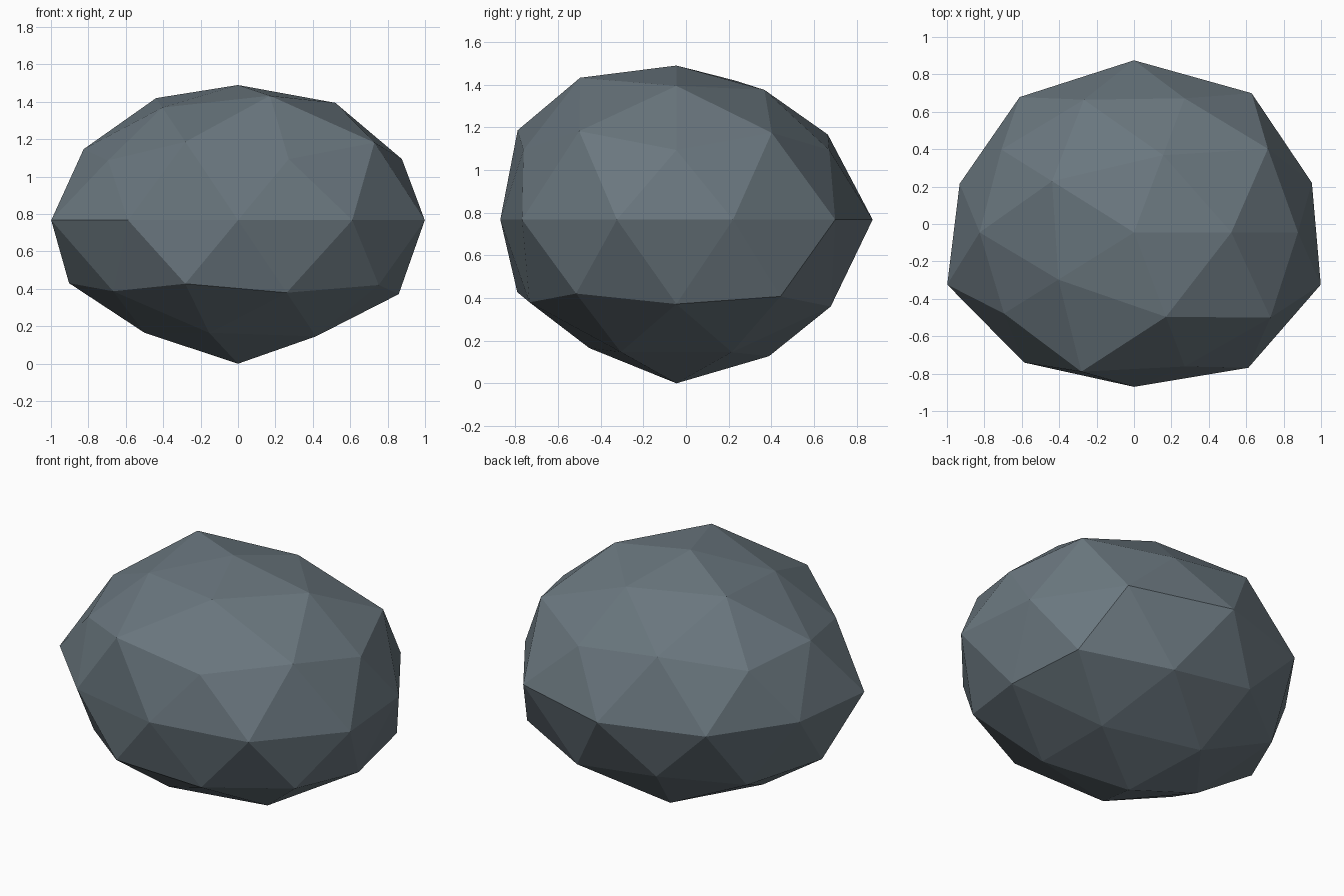
import bpy
import bmesh
import math

old = bpy.data.objects.get("Cube")
if old:
    bpy.data.objects.remove(old, do_unlink=True)

# Slate grey stone
stone = bpy.data.materials.new("slate grey")
stone.use_nodes = True
colour = (0.145, 0.185, 0.212, 1)
stone.diffuse_color = colour
stone.node_tree.nodes["Principled BSDF"].inputs["Base Color"].default_value = colour

# Radial bulge in percent for each ring, bottom to top, anticlockwise from +x
BULGE = [
    [103],
    [98, 101, 95, 95, 98],
    [101, 104, 100, 97, 99],
    [108, 100, 101, 102, 104],
    [100, 107, 107, 104, 98, 105, 100, 96, 104, 105],
    [98, 98, 98, 96, 98],
    [104, 102, 97, 107, 106],
    [99, 96, 103, 95, 105],
    [97],
]


def azimuth(vert):
    return (math.atan2(vert.co.y, vert.co.x) + 0.01) % math.tau


# Faceted boulder: a low-poly sphere with every ring pushed in or out
bm = bmesh.new()
bmesh.ops.create_icosphere(bm, subdivisions=2, radius=1)
rings = {}
for vert in bm.verts:
    rings.setdefault(round(vert.co.z, 2) + 0.0, []).append(vert)

for height, bulges in zip(sorted(rings), BULGE):
    for vert, bulge in zip(sorted(rings[height], key=azimuth), bulges):
        vert.co *= bulge / 100

# Flatten to an oval and rest it on the ground
bmesh.ops.scale(bm, vec=(1, 0.86, 0.745), verts=bm.verts)
lowest = min(vert.co.z for vert in bm.verts)
bmesh.ops.translate(bm, vec=(0, -0.045, -lowest), verts=bm.verts)

mesh = bpy.data.meshes.new("boulder")
bm.to_mesh(mesh)
bm.free()
mesh.materials.append(stone)
boulder = bpy.data.objects.new("boulder", mesh)
bpy.context.collection.objects.link(boulder)
